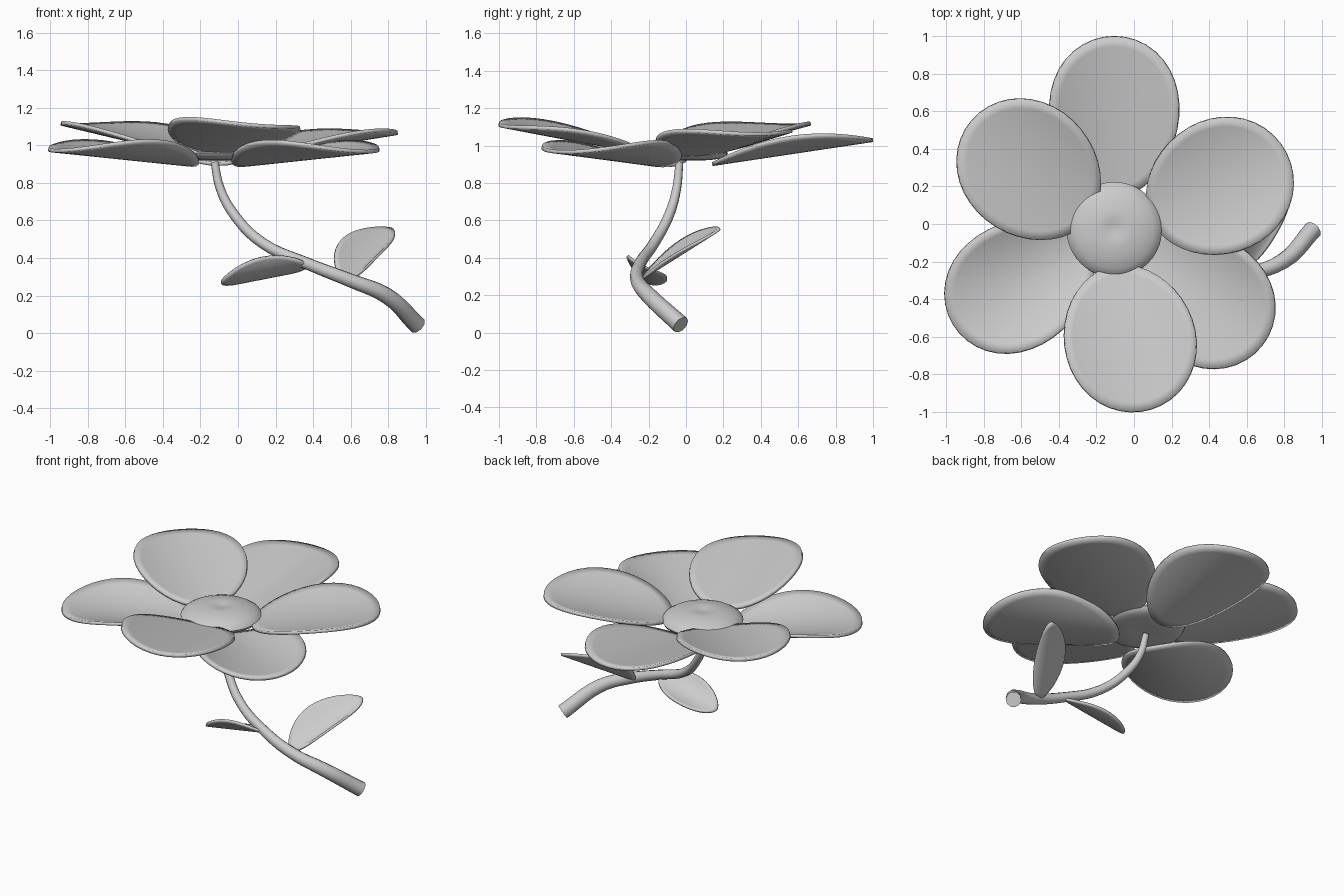
import bpy, bmesh, math
from mathutils import Vector

if "Cube" in bpy.data.objects:
    bpy.data.objects.remove(bpy.data.objects["Cube"])

CX, CY = -0.105, -0.03  # flower axis


def finish(name, bm):
    bmesh.ops.recalc_face_normals(bm, faces=bm.faces)
    me = bpy.data.meshes.new(name)
    bm.to_mesh(me)
    bm.free()
    ob = bpy.data.objects.new(name, me)
    bpy.context.collection.objects.link(ob)
    for p in me.polygons:
        p.use_smooth = True
    return ob


def blade(name, centre, U, V, N, fade=0.0, power=1.0, skew=0.12, thick=0.02):
    """Cupped oval sheet: U = half length, V = half width, N = cup offset, fade = flatter tip."""
    bm = bmesh.new()
    segs, rings = 40, 8
    prev = [bm.verts.new(centre)]
    for r in range(1, rings + 1):
        f = r / rings
        row = []
        for i in range(segs):
            t = math.tau * i / segs
            s, w = math.cos(t), math.sin(t)
            w = math.copysign(abs(w) ** power, w) * (1 + skew * s) * f
            s *= f
            row.append(bm.verts.new(centre + U * s + V * w + N * ((1 - fade * s) * w * w)))
        for i in range(segs):
            j = (i + 1) % segs
            if r == 1:
                bm.faces.new((prev[0], row[i], row[j]))
            else:
                bm.faces.new((prev[i], row[i], row[j], prev[j]))
        prev = row
    ob = finish(name, bm)
    m = ob.modifiers.new("thickness", "SOLIDIFY")
    m.thickness = thick
    m.offset = 0
    return ob


# Petals: angle, heading, distance of middle, half length, half width, height, pitch, roll, cup, fade, skew
petals = [
    (90, 90, 0.60, 0.430, 0.342, 0.965, 0.15, 0.0, 0.08, 0.25, 0.10),
    (210, 211, 0.575, 0.422, 0.332, 0.933, 0.09, 0.0, 0.09, 0.4, 0.10),
    (322, 322, 0.577, 0.425, 0.337, 0.930, 0.085, 0.0, 0.09, 0.4, 0.10),
    (145, 139, 0.550, 0.408, 0.350, 1.035, 0.18, 0.0, 0.06, 0.0, 0.04),
    (278, 287, 0.585, 0.395, 0.348, 1.035, 0.18, -0.08, 0.06, 0.0, 0.04),
    (22, 27, 0.603, 0.402, 0.356, 1.005, 0.14, 0.0, 0.06, 0.0, 0.05),
]
for k, (ang, head, r, a, b, z, pitch, roll, cup, fade, skew) in enumerate(petals):
    ang, head = math.radians(ang), math.radians(head)
    c, s = math.cos(head), math.sin(head)
    blade(f"petal_{k + 1}", Vector((CX + r * math.cos(ang), CY + r * math.sin(ang), z)),
          Vector((c, s, pitch)) * a, Vector((-s, c, roll)) * b, Vector((0, 0, cup)), fade, skew=skew)

# Leaves: base, tip, half width vector, cup offset
for name, base, tip, half, cup in [
    ("upper_leaf", (0.56, -0.24, 0.29), (0.82, 0.18, 0.555), (-0.095, 0.03, 0.045), (-0.045, -0.02, 0.03)),
    ("lower_leaf", (0.37, -0.24, 0.36), (-0.09, -0.21, 0.27), (0, -0.105, 0.055), (-0.008, 0.018, 0.034)),
]:
    base, tip = Vector(base), Vector(tip)
    blade(name, (base + tip) / 2, (tip - base) / 2, Vector(half), Vector(cup),
          power=1.2, skew=0.0, thick=0.014)

# Flower centre: flattened ball, dimpled above and below
bm = bmesh.new()
prof = [(0, 1.018), (0.03, 1.02), (0.06, 1.027), (0.10, 1.026), (0.16, 1.015), (0.21, 0.998),
        (0.243, 0.977), (0.254, 0.96), (0.245, 0.944), (0.21, 0.93), (0.16, 0.923), (0.1, 0.92),
        (0.06, 0.922), (0, 0.928)]
vs = [bm.verts.new((CX + x, CY, z)) for x, z in prof]
es = [bm.edges.new(p) for p in zip(vs, vs[1:])]
bmesh.ops.spin(bm, geom=vs + es, cent=(CX, CY, 0), axis=(0, 0, 1), angle=math.tau, steps=40)
bmesh.ops.remove_doubles(bm, verts=bm.verts, dist=1e-4)
finish("flower_centre", bm)

# Stem: tapering tube along a curved path (x, y, z, radius)
path = [(-0.125, -0.035, 0.91, 0.021), (-0.095, -0.05, 0.77, 0.024), (-0.02, -0.09, 0.63, 0.027),
        (0.13, -0.17, 0.48, 0.029), (0.37, -0.245, 0.37, 0.032), (0.60, -0.26, 0.28, 0.037),
        (0.79, -0.20, 0.20, 0.044), (0.955, -0.028, 0.042, 0.049)]
cu = bpy.data.curves.new("stem", "CURVE")
cu.dimensions = "3D"
cu.bevel_depth = 1.0
cu.bevel_resolution = 3
cu.resolution_u = 5
cu.use_fill_caps = True
sp = cu.splines.new("BEZIER")
sp.bezier_points.add(len(path) - 1)
for p, (x, y, z, r) in zip(sp.bezier_points, path):
    p.co = (x, y, z)
    p.radius = r
    p.handle_left_type = p.handle_right_type = "AUTO"
stem = bpy.data.objects.new("stem", cu)
bpy.context.collection.objects.link(stem)
for ob in bpy.context.collection.objects:
    ob.select_set(ob.type == "MESH")
bpy.context.view_layer.objects.active = bpy.data.objects["petal_1"]
bpy.ops.object.shade_smooth_by_angle(angle=math.radians(50))
